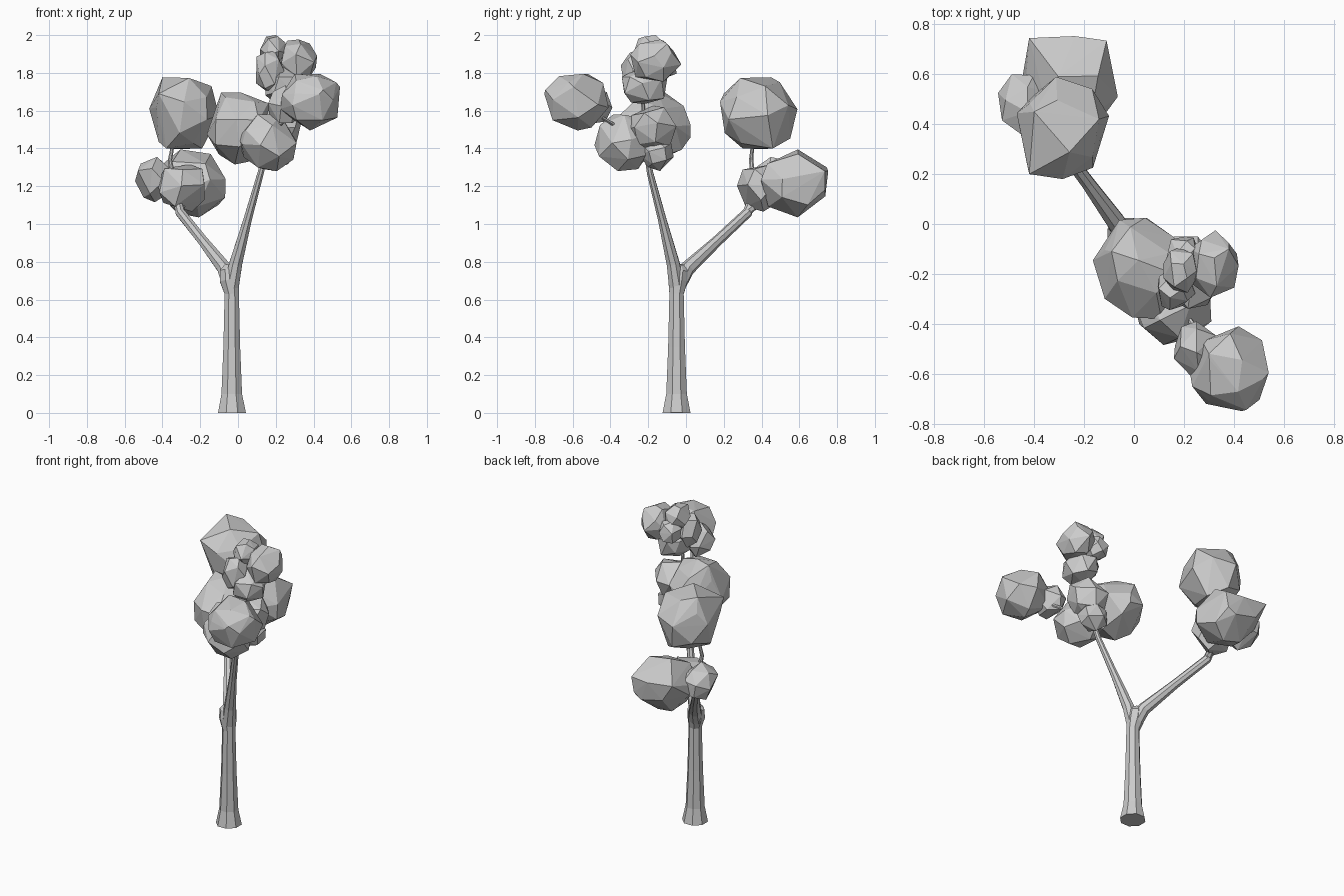
import bpy, bmesh, math, random
from mathutils import Vector

if "Cube" in bpy.data.objects:
    bpy.data.objects.remove(bpy.data.objects["Cube"])

random.seed(7)


def finish(bm, name):
    bmesh.ops.recalc_face_normals(bm, faces=bm.faces)
    me = bpy.data.meshes.new(name)
    bm.to_mesh(me)
    bm.free()
    ob = bpy.data.objects.new(name, me)
    bpy.context.collection.objects.link(ob)


def limb(name, path, sides=8):
    """Faceted tapering tube through (x, y, z, radius) points."""
    bm = bmesh.new()
    pts = [Vector(p[:3]) for p in path]
    rings = []
    for i, p in enumerate(pts):
        d = (pts[min(i + 1, len(pts) - 1)] - pts[max(i - 1, 0)]).normalized()
        u = Vector((0, 1, 0)).cross(d).normalized()
        v = d.cross(u)
        r = path[i][3]
        rings.append([bm.verts.new(p + r * (u * math.cos(a) + v * math.sin(a)))
                      for a in (2 * math.pi * (k + .5) / sides for k in range(sides))])
    for a, b in zip(rings, rings[1:]):
        for k in range(sides):
            n = (k + 1) % sides
            bm.faces.new((a[k], a[n], b[n], b[k]))
    bm.faces.new(rings[0][::-1])
    bm.faces.new(rings[-1])
    finish(bm, name)


def foliage(name, centre, radii, count=20, corners=()):
    """Irregular faceted clump: hull of jittered sphere points fitted to a box,
    plus a few protruding corners."""
    pts = []
    spin = random.uniform(0, 6.28)
    tilt = Vector((0, 0, 1)).rotation_difference(
        Vector((random.uniform(-1, 1), random.uniform(-1, 1), 1)))
    for i in range(count):
        z = 1 - 2 * (i + 0.5) / count
        a = spin + i * 2.39996
        s = math.sqrt(1 - z * z)
        p = Vector((s * math.cos(a), s * math.sin(a), z))
        p += Vector([random.uniform(-0.17, 0.17) for _ in range(3)])
        pts.append(tilt @ (p.normalized() * random.uniform(0.95, 1.06)))
    lo = [min(p[k] for p in pts) for k in range(3)]
    hi = [max(p[k] for p in pts) for k in range(3)]
    bm = bmesh.new()
    for p in pts:
        bm.verts.new([centre[k] + radii[k] * (2 * (p[k] - lo[k]) / (hi[k] - lo[k]) - 1)
                      for k in range(3)])
    for c in corners:
        bm.verts.new(c)
    bmesh.ops.convex_hull(bm, input=bm.verts)
    loose = [v for v in bm.verts if not v.link_faces]
    bmesh.ops.delete(bm, geom=loose, context='VERTS')
    finish(bm, name)


# Trunk with flared foot and swelling below the fork
limb("trunk", [(-.032, -.05, 0, .08), (-.033, -.05, .1, .059), (-.033, -.05, .35, .048),
               (-.033, -.05, .63, .041), (-.045, -.043, .7, .055), (-.048, -.036, .755, .052),
               (-.045, -.036, .785, .025)])

# Main limbs
limb("left_branch", [(-.04, -.045, .67, .043), (-.072, .008, .765, .04), (-.185, .165, .91, .029),
                     (-.305, .325, 1.06, .027), (-.33, .36, 1.16, .02), (-.36, .345, 1.34, .012),
                     (-.33, .36, 1.5, .008)])
limb("right_branch", [(-.035, -.05, .67, .043), (-.012, -.068, .79, .037), (.05, -.125, 1.02, .024),
                      (.12, -.19, 1.27, .018), (.165, -.22, 1.45, .013), (.19, -.23, 1.7, .01)])

# Twigs inside the foliage
limb("lower_twig", [(-.305, .32, 1.06, .022), (-.29, .42, 1.14, .015), (-.25, .55, 1.22, .009)], 6)
limb("front_twig", [(.14, -.2, 1.35, .014), (.19, -.34, 1.5, .011), (.36, -.57, 1.64, .008)], 6)

# Foliage clumps: centre, radii
clumps = {
    "upper_left": ((-.285, .385, 1.585), (.185, .205, .188)),
    "lower_left": ((-.255, .575, 1.215), (.19, .178, .18)),
    "outer_left_small": ((-.44, .48, 1.235), (.105, .12, .12)),
    "inner_left_small": ((-.3, .385, 1.19), (.125, .115, .125)),
    "centre": ((.008, -.175, 1.505), (.173, .2, .19)),
    "front_centre": ((.155, -.34, 1.43), (.155, .145, .15)),
    "back_centre": ((.215, -.18, 1.5), (.12, .13, .125)),
    "under_centre": ((.195, -.155, 1.37), (.09, .09, .09)),
    "right": ((.382, -.58, 1.645), (.158, .17, .15)),
    "right_small": ((.245, -.5, 1.635), (.085, .11, .1)),
    "top_right": ((.322, -.16, 1.865), (.097, .135, .112)),
    "top_peak": ((.185, -.185, 1.92), (.068, .09, .08)),
    "top_left": ((.17, -.26, 1.805), (.075, .085, .11)),
    "top_back": ((.195, -.13, 1.84), (.065, .08, .08)),
    "top_under": ((.245, -.22, 1.735), (.1, .12, .1)),
}
# Protruding corners that make the big clumps angular
corners = {
    "upper_left": [(-.4, .45, 1.777), (-.14, .42, 1.73), (-.42, .2, 1.69),
                   (-.38, .3, 1.4), (-.19, .46, 1.4)],
    "lower_left": [(-.42, .745, 1.3), (-.11, .735, 1.28), (-.13, .735, 1.18)],
    "centre": [(-.09, -.11, 1.695), (.16, -.2, 1.64), (.11, -.38, 1.55), (.05, .025, 1.46)],
    "right": [(.3, -.52, 1.795), (.52, -.62, 1.75), (.45, -.745, 1.71), (.3, -.71, 1.69)],
    "top_right": [(.38, -.1, 1.955), (.26, -.12, 1.97)],
}
for name, (c, r) in clumps.items():
    foliage("foliage_" + name, c, r, 20 if r[0] > .14 else 17, corners.get(name, ()))
